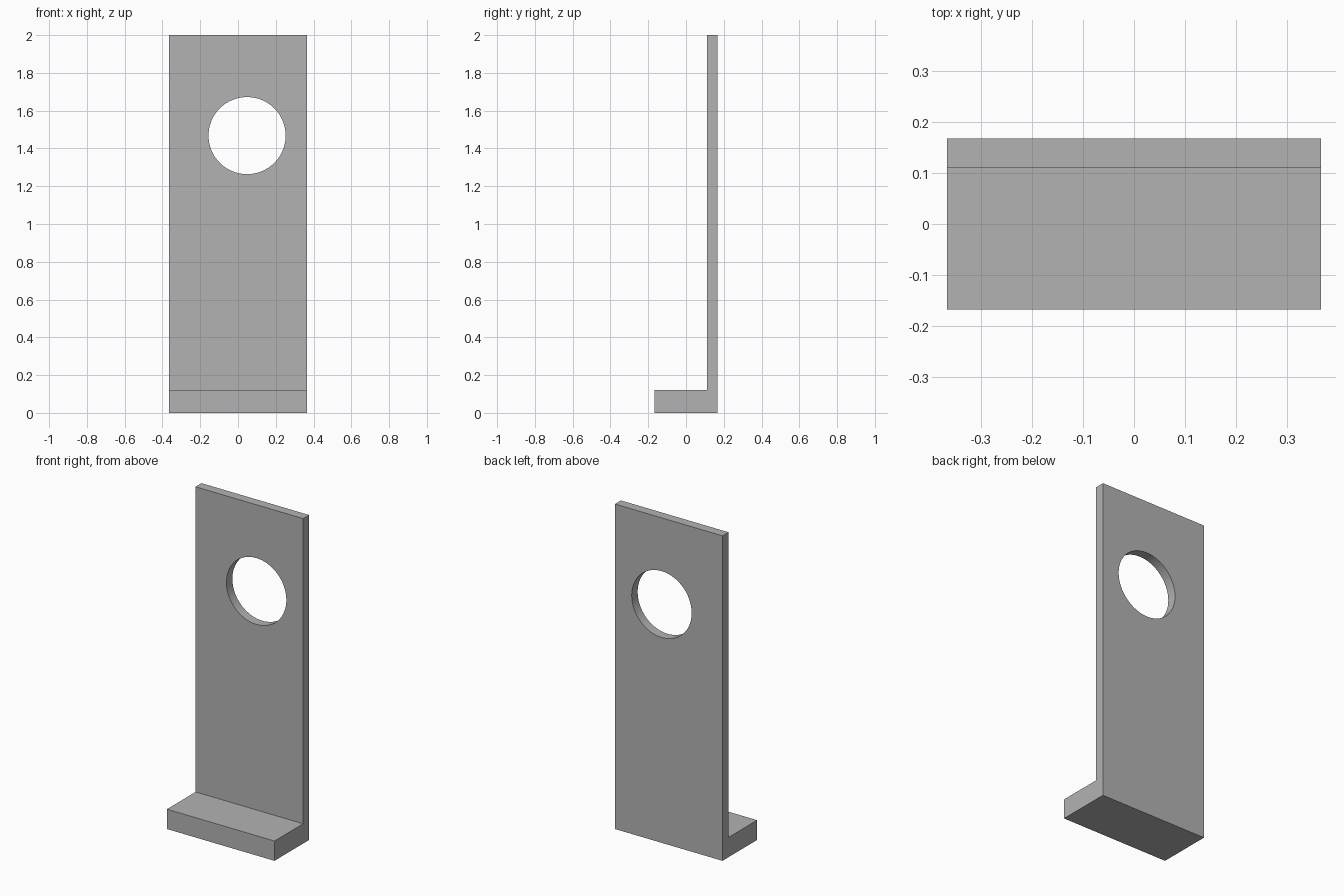
import bpy
import bmesh
from math import radians

cube = bpy.data.objects.get("Cube")
if cube:
    bpy.data.objects.remove(cube, do_unlink=True)

HALF_W, HALF_D, HEIGHT = 0.366, 0.168, 2.0
PLATE_Y, FOOT_Z = 0.11, 0.122
HOLE_X, HOLE_Z, HOLE_R = 0.048, 1.468, 0.204

grey = bpy.data.materials.new("plain grey")
grey.use_nodes = True
colour = (0.45, 0.45, 0.45, 1)
grey.diffuse_color = colour
grey.node_tree.nodes["Principled BSDF"].inputs["Base Color"].default_value = colour

# L-shaped side profile (y, z), extruded across the width
profile = [(-HALF_D, 0), (HALF_D, 0), (HALF_D, HEIGHT),
           (PLATE_Y, HEIGHT), (PLATE_Y, FOOT_Z), (-HALF_D, FOOT_Z)]
bm = bmesh.new()
side = bm.faces.new([bm.verts.new((-HALF_W, y, z)) for y, z in profile])
extruded = bmesh.ops.extrude_face_region(bm, geom=[side])["geom"]
bmesh.ops.translate(bm, vec=(2 * HALF_W, 0, 0),
                    verts=[v for v in extruded if isinstance(v, bmesh.types.BMVert)])
bmesh.ops.recalc_face_normals(bm, faces=bm.faces)
mesh = bpy.data.meshes.new("angle_bracket")
bm.to_mesh(mesh)
bm.free()
mesh.materials.append(grey)
bracket = bpy.data.objects.new("angle_bracket", mesh)
bpy.context.collection.objects.link(bracket)

# Round hole through the upright plate
bpy.ops.mesh.primitive_cylinder_add(vertices=96, radius=HOLE_R, depth=0.3,
                                    location=(HOLE_X, PLATE_Y, HOLE_Z),
                                    rotation=(radians(90), 0, 0))
cutter = bpy.context.object
cutter.name = "hole_cutter"
cutter.hide_render = True
cutter.data.materials.append(grey)
cut = bracket.modifiers.new("hole", 'BOOLEAN')
cut.operation = 'DIFFERENCE'
cut.solver = 'EXACT'
cut.object = cutter

bpy.ops.object.select_all(action='DESELECT')
bracket.select_set(True)
bpy.context.view_layer.objects.active = bracket
bpy.ops.object.modifier_apply(modifier=cut.name)
bpy.data.objects.remove(cutter, do_unlink=True)

# Smooth hole wall, crisp outer edges
bpy.ops.object.shade_smooth_by_angle(angle=radians(30))
